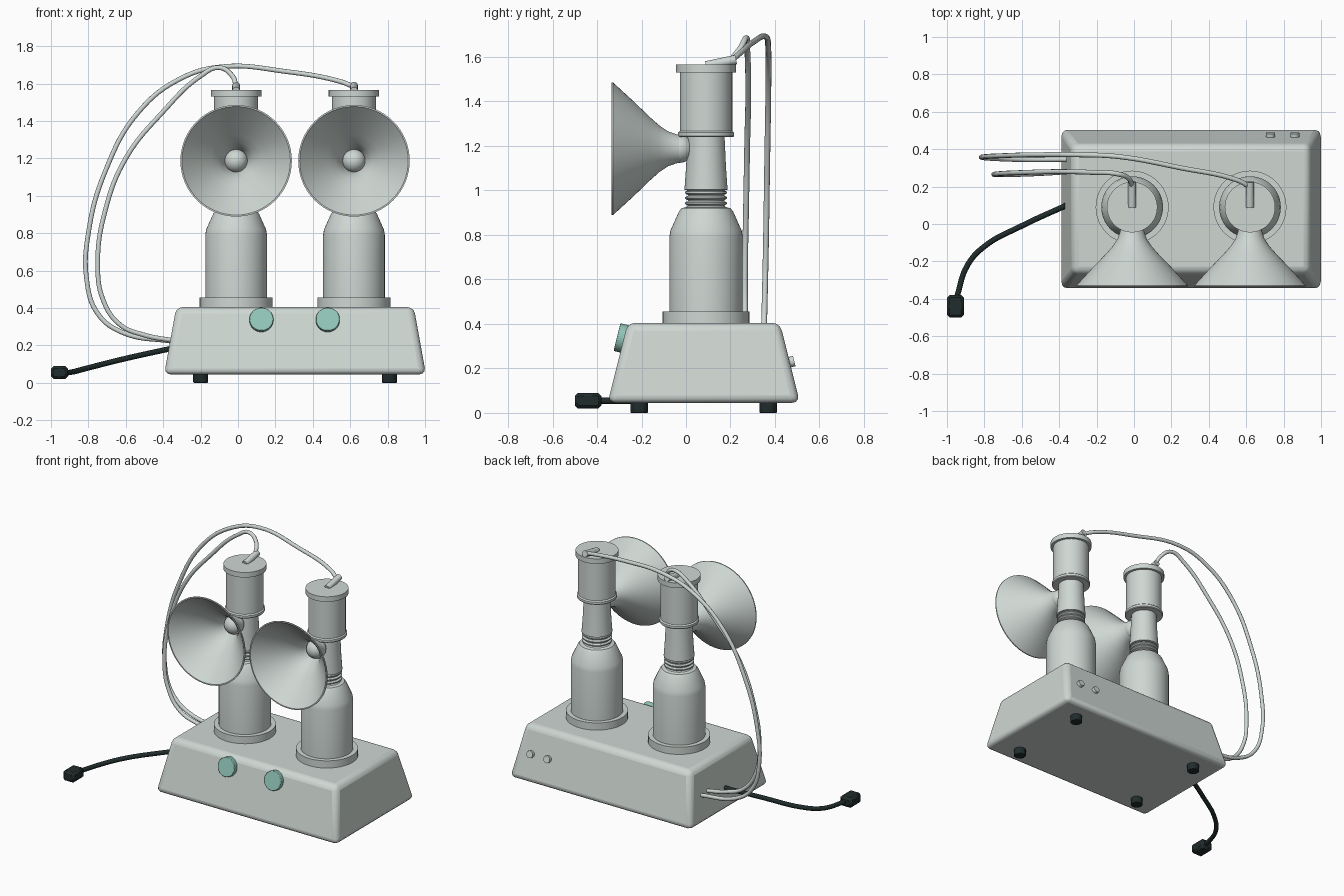
import bpy, bmesh, math
from mathutils import Vector, Matrix

cube = bpy.data.objects.get("Cube")
if cube:
    bpy.data.objects.remove(cube, do_unlink=True)


def material(name, rgb):
    m = bpy.data.materials.new(name)
    m.use_nodes = True
    m.diffuse_color = (*rgb, 1)
    m.node_tree.nodes["Principled BSDF"].inputs["Base Color"].default_value = (*rgb, 1)
    return m


GREY = material("pale grey", (0.62, 0.68, 0.65))
TEAL = material("teal", (0.29, 0.57, 0.49))
BLACK = material("black", (0.015, 0.025, 0.025))


def finish(name, bm, mat, smooth=True, bevel=0, segments=2):
    bmesh.ops.recalc_face_normals(bm, faces=bm.faces)
    me = bpy.data.meshes.new(name)
    bm.to_mesh(me)
    bm.free()
    me.materials.append(mat)
    ob = bpy.data.objects.new(name, me)
    bpy.context.collection.objects.link(ob)
    if bevel:
        mod = ob.modifiers.new("Bevel", "BEVEL")
        mod.width, mod.segments, mod.limit_method = bevel, segments, "ANGLE"
    if smooth:
        bpy.ops.object.select_all(action="DESELECT")
        ob.select_set(True)
        bpy.context.view_layer.objects.active = ob
        bpy.ops.object.shade_smooth_by_angle(angle=math.radians(32))
    return ob


def lathe(name, profile, matrix, mat, steps=48):
    """Spin (radius, height) points about local z, then place the result."""
    bm = bmesh.new()
    vs = [bm.verts.new((r, 0, h)) for r, h in profile]
    es = [bm.edges.new(pair) for pair in zip(vs, vs[1:])]
    bmesh.ops.spin(bm, geom=vs + es, axis=(0, 0, 1), cent=(0, 0, 0),
                   angle=math.tau, steps=steps)
    bmesh.ops.remove_doubles(bm, verts=bm.verts, dist=0.0001)
    bm.transform(matrix)
    return finish(name, bm, mat)


def rod(name, start, end, radius, mat, sides=32, bevel=0):
    a, b = Vector(start), Vector(end)
    turn = (b - a).to_track_quat("Z", "Y").to_matrix().to_4x4()
    bm = bmesh.new()
    bmesh.ops.create_cone(bm, cap_ends=True, segments=sides, radius1=radius,
                          radius2=radius, depth=(b - a).length,
                          matrix=Matrix.Translation((a + b) / 2) @ turn)
    return finish(name, bm, mat, bevel=bevel)


def tube(name, points, radius, mat):
    cu = bpy.data.curves.new(name, "CURVE")
    cu.dimensions = "3D"
    cu.bevel_depth, cu.bevel_resolution, cu.resolution_u = radius, 3, 8
    cu.use_fill_caps = True
    sp = cu.splines.new("BEZIER")
    sp.bezier_points.add(len(points) - 1)
    for bp, p in zip(sp.bezier_points, points):
        bp.co = p
        bp.handle_left_type = bp.handle_right_type = "AUTO"
    cu.materials.append(mat)
    ob = bpy.data.objects.new(name, cu)
    bpy.context.collection.objects.link(ob)


# Tapered housing
bm = bmesh.new()
low = [bm.verts.new((x, y, 0.045)) for x, y in
       ((-0.395, -0.352), (1.005, -0.352), (1.005, 0.512), (-0.395, 0.512))]
top = [bm.verts.new((x, y, 0.405)) for x, y in
       ((-0.33, -0.262), (0.94, -0.262), (0.94, 0.422), (-0.33, 0.422))]
bm.faces.new(low)
bm.faces.new(top)
for i in range(4):
    j = (i + 1) % 4
    bm.faces.new((low[i], low[j], top[j], top[i]))
finish("housing", bm, GREY, bevel=0.035, segments=3)

# Feet
for x in (-0.2, 0.81):
    for y in (-0.21, 0.37):
        rod("foot", (x, y, 0), (x, y, 0.06), 0.04, BLACK, sides=12, bevel=0.004)

# Front knobs and rear buttons, square to the sloping walls
slope = Vector((0, -0.36, 0.09)).normalized()
for x in (0.125, 0.48):
    p = Vector((x, -0.278, 0.333))
    rod("front_knob", p - slope * 0.02, p + slope * 0.033, 0.064, TEAL, bevel=0.004)
for x in (0.73, 0.86):
    p = Vector((x, 0.467, 0.228))
    rod("rear_button", p, p + Vector((0, 0.36, 0.09)).normalized() * 0.02,
        0.024, GREY, sides=24)

# Two identical pump units
BOTTLE = [(0, 0.39), (0.195, 0.39), (0.195, 0.455), (0.165, 0.455), (0.165, 0.79),
          (0.16, 0.82), (0.122, 0.905), (0.11, 0.92), (0.088, 0.925)]
for i in range(3):
    z = 0.932 + i * 0.024
    BOTTLE += [(0.082, z), (0.094, z + 0.007), (0.094, z + 0.014), (0.082, z + 0.02)]
BOTTLE += [(0.097, 1.003), (0.09, 1.1), (0.083, 1.25), (0, 1.25)]
CUP = [(0, 1.24), (0.122, 1.24), (0.126, 1.245), (0.126, 1.26), (0.118, 1.267),
       (0.118, 1.53), (0.135, 1.53), (0.135, 1.565), (0, 1.565)]
SHIELD = [(0.055, 0), (0.066, 0.045), (0.078, 0.08), (0.105, 0.12), (0.145, 0.165),
          (0.21, 0.232), (0.298, 0.328), (0.298, 0.335), (0.29, 0.335),
          (0.203, 0.238), (0.137, 0.17), (0.097, 0.126), (0.068, 0.08), (0.05, 0)]
for side, x in (("right", -0.01), ("left", 0.62)):
    place = Matrix.Translation((x, 0.09, 0))
    lathe(side + "_bottle", BOTTLE, place, GREY)
    lathe(side + "_cup", CUP, place, GREY)
    forward = Matrix.Translation((x, 0, 1.187)) @ Matrix.Rotation(math.pi / 2, 4, "X")
    lathe(side + "_funnel", SHIELD, forward, GREY, steps=64)
    bm = bmesh.new()
    bmesh.ops.create_uvsphere(bm, u_segments=32, v_segments=16, radius=0.063,
                              matrix=Matrix.Translation((x, -0.028, 1.187)))
    finish(side + "_funnel_ball", bm, GREY)
    rod(side + "_nozzle", (x, 0.09, 1.56), (x, 0.225, 1.588), 0.021, GREY, sides=24)

# Air tubes looping from the nozzles to the side of the housing
tube("right_air_tube", [
    (-0.01, 0.2, 1.582), (-0.03, 0.245, 1.64), (-0.1, 0.27, 1.685), (-0.2, 0.275, 1.64),
    (-0.4, 0.28, 1.45), (-0.6, 0.275, 1.2), (-0.71, 0.27, 0.92), (-0.75, 0.265, 0.64),
    (-0.72, 0.265, 0.44), (-0.63, 0.265, 0.31), (-0.5, 0.27, 0.255),
    (-0.34, 0.28, 0.225)], 0.013, GREY)
tube("left_air_tube", [
    (0.62, 0.2, 1.582), (0.55, 0.235, 1.61), (0.25, 0.3, 1.665), (-0.08, 0.36, 1.69),
    (-0.3, 0.37, 1.63), (-0.53, 0.37, 1.45), (-0.71, 0.365, 1.13), (-0.8, 0.36, 0.8),
    (-0.81, 0.355, 0.56), (-0.75, 0.35, 0.37), (-0.62, 0.345, 0.27),
    (-0.34, 0.345, 0.22)], 0.013, GREY)

# Power cord and plug
tube("power_cord", [
    (-0.35, 0.105, 0.185), (-0.6, -0.01, 0.13), (-0.8, -0.12, 0.08),
    (-0.89, -0.22, 0.057), (-0.95, -0.4, 0.055)], 0.015, BLACK)
bm = bmesh.new()
bmesh.ops.create_cube(bm, size=1)
bm.transform(Matrix.Translation((-0.955, -0.44, 0.055)) @ Matrix.Diagonal((0.09, 0.12, 0.07, 1)))
finish("plug", bm, BLACK, bevel=0.014, segments=1)
